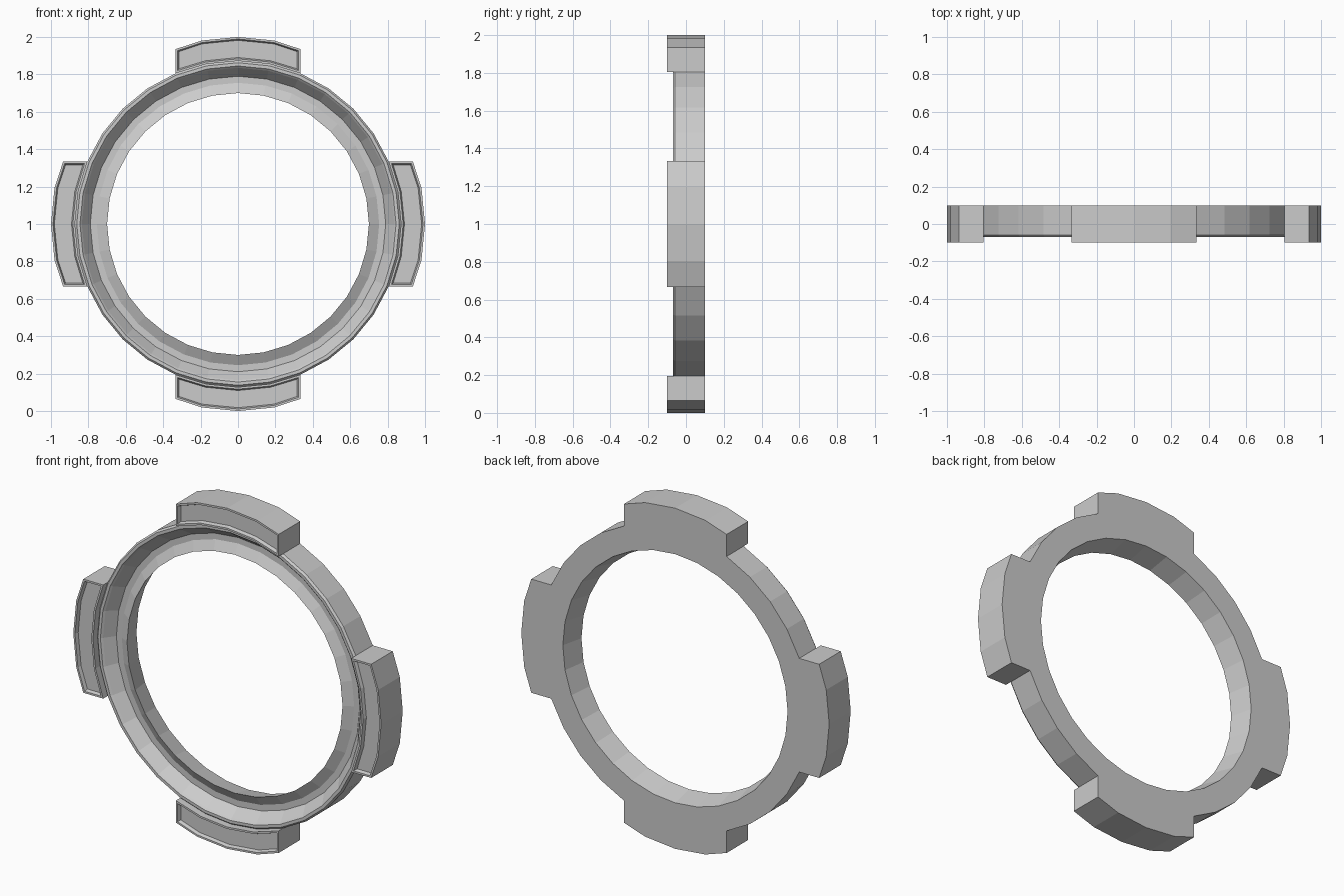
import bpy, bmesh
from math import sin, cos, pi, radians

if "Cube" in bpy.data.objects:
    bpy.data.objects.remove(bpy.data.objects["Cube"])

SIDES = 32
CENTER_Z = 1.0
R_RING = 0.872


def finish(bm, name):
    bmesh.ops.recalc_face_normals(bm, faces=bm.faces[:])
    me = bpy.data.meshes.new(name)
    bm.to_mesh(me)
    bm.free()
    ob = bpy.data.objects.new(name, me)
    ob.location.z = CENTER_Z
    bpy.context.collection.objects.link(ob)
    return ob


# Ring: closed (radius, y) section with a front groove, swept round the y axis
section = [(R_RING, 0.1), (R_RING, -0.058), (0.862, -0.07), (0.845, -0.07),
           (0.835, -0.06), (0.79, 0.0), (0.755, 0.0), (0.70, -0.03), (0.73, 0.1)]
bm = bmesh.new()
loops = []
for i in range(SIDES):
    a = 2 * pi * i / SIDES
    loops.append([bm.verts.new((r * cos(a), y, r * sin(a))) for r, y in section])
n = len(section)
for i in range(SIDES):
    p, q = loops[i], loops[(i + 1) % SIDES]
    for j in range(n):
        k = (j + 1) % n
        bm.faces.new((p[j], q[j], q[k], p[k]))
finish(bm, "ring")


# Tab: straight-ended arc block with a framed, recessed front panel
def make_tab(name, turn):
    step = 2 * pi / SIDES
    inner = [(R_RING * sin(k * step), R_RING * cos(k * step)) for k in range(-2, 3)]
    end = inner[-1][0]
    outer = [(end, 0.935), (sin(step), cos(step)), (0, 1.0),
             (-sin(step), cos(step)), (-end, 0.935)]
    c, s = cos(turn), sin(turn)
    outline = [(x * c - z * s, x * s + z * c) for x, z in inner + outer]
    bm = bmesh.new()
    back = [bm.verts.new((x, 0.1, z)) for x, z in outline]
    front = [bm.verts.new((x, -0.1, z)) for x, z in outline]
    bm.faces.new(back)
    face = bm.faces.new(front)
    for i in range(len(outline)):
        k = (i + 1) % len(outline)
        bm.faces.new((back[i], back[k], front[k], front[i]))
    bmesh.ops.recalc_face_normals(bm, faces=bm.faces[:])
    bmesh.ops.inset_region(bm, faces=[face], thickness=0.011, use_even_offset=True)
    bmesh.ops.inset_region(bm, faces=[face], thickness=0.007, depth=-0.02,
                           use_even_offset=True)
    finish(bm, name)


for name, deg in (("top_tab", 0), ("left_tab", 90), ("bottom_tab", 180), ("right_tab", 270)):
    make_tab(name, radians(deg))
